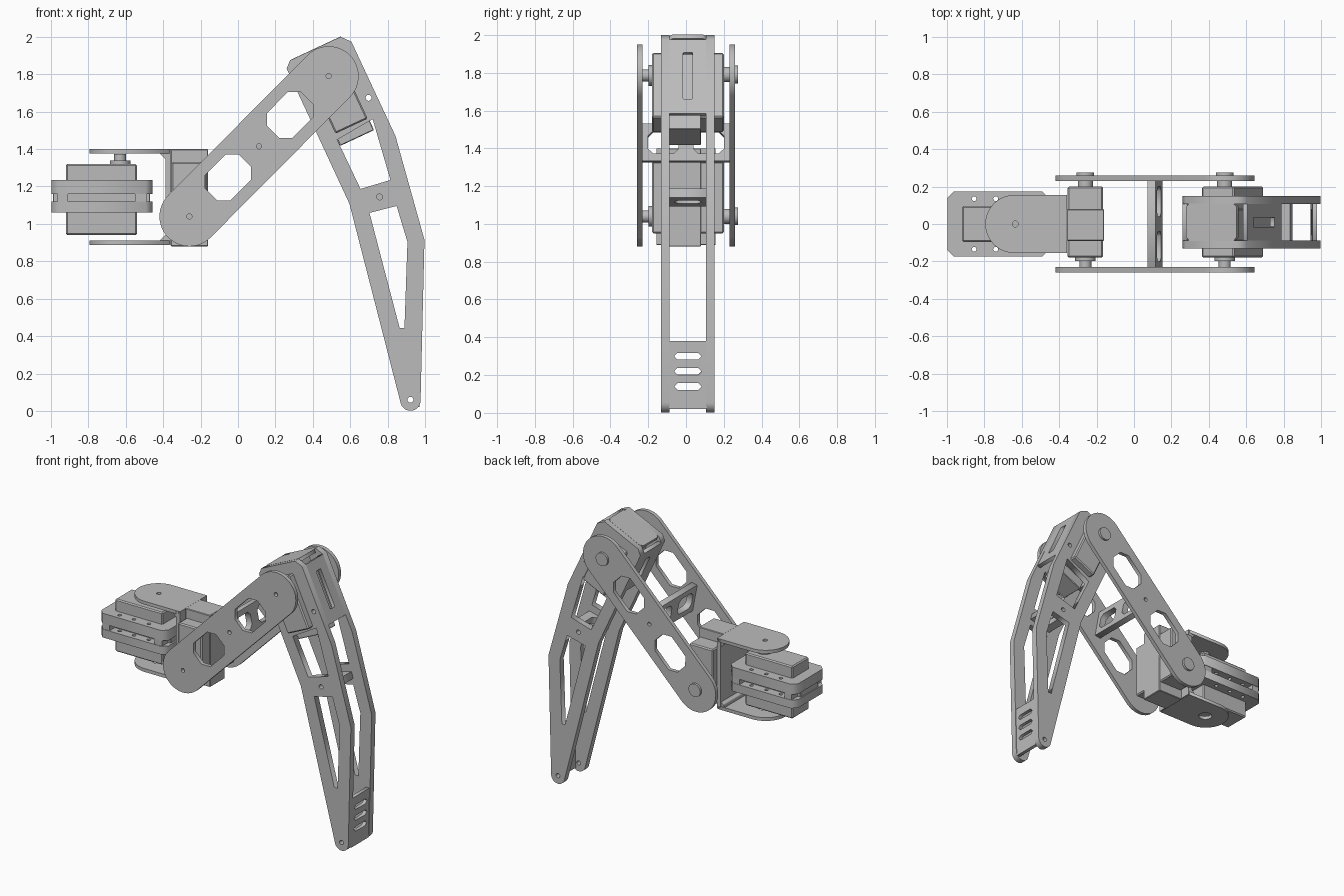
import bpy, bmesh
from math import cos, sin, pi, radians
from mathutils import Matrix, Vector

if "Cube" in bpy.data.objects:
    bpy.data.objects.remove(bpy.data.objects["Cube"])

grey = bpy.data.materials.new("plain grey")
grey.use_nodes = True
colour = (0.5, 0.5, 0.5, 1)
grey.diffuse_color = colour
grey.node_tree.nodes["Principled BSDF"].inputs["Base Color"].default_value = colour

X, Y, Z = Vector((1, 0, 0)), Vector((0, 1, 0)), Vector((0, 0, 1))


def frame(origin, u, v):
    """Matrix whose local x and y run along u and v."""
    m = Matrix((u, v, u.cross(v))).transposed().to_4x4()
    m.translation = origin
    return m


def add(name, bm, matrix):
    mesh = bpy.data.meshes.new(name)
    bmesh.ops.transform(bm, matrix=matrix, verts=bm.verts)
    bmesh.ops.recalc_face_normals(bm, faces=bm.faces)
    bm.to_mesh(mesh)
    bm.free()
    mesh.materials.append(grey)
    obj = bpy.data.objects.new(name, mesh)
    bpy.context.collection.objects.link(obj)
    return obj


def box(name, lo, hi, matrix=Matrix(), bevel=0.0):
    lo, hi = Vector(lo), Vector(hi)
    bm = bmesh.new()
    bmesh.ops.create_cube(bm, size=1)
    bmesh.ops.scale(bm, vec=hi - lo, verts=bm.verts)
    bmesh.ops.translate(bm, vec=(lo + hi) / 2, verts=bm.verts)
    if bevel:
        bmesh.ops.bevel(bm, geom=bm.edges[:], offset=bevel, segments=1, affect='EDGES')
    return add(name, bm, matrix)


def plate(name, loops, matrix, thick):
    """Flat plate with an outline and any holes, centred on the frame."""
    curve = bpy.data.curves.new(name, 'CURVE')
    curve.dimensions, curve.fill_mode, curve.extrude = '2D', 'BOTH', thick / 2
    for loop in loops:
        s = curve.splines.new('POLY')
        s.points.add(len(loop) - 1)
        for p, (a, b) in zip(s.points, loop):
            p.co = (a, b, 0, 1)
        s.use_cyclic_u = True
    tmp = bpy.data.objects.new(name + " outline", curve)
    bpy.context.collection.objects.link(tmp)
    bpy.context.view_layer.update()
    mesh = tmp.evaluated_get(bpy.context.evaluated_depsgraph_get()).to_mesh()
    bm = bmesh.new()
    bm.from_mesh(mesh)
    bpy.data.objects.remove(tmp)
    bpy.data.curves.remove(curve)
    bmesh.ops.remove_doubles(bm, verts=bm.verts, dist=0.0001)
    return add(name, bm, matrix)


def arc(cx, cy, r, start=0, end=360, n=20):
    step = radians(end - start) / n
    count = n if end - start == 360 else n + 1
    return [(cx + r * cos(radians(start) + i * step),
             cy + r * sin(radians(start) + i * step)) for i in range(count)]


def chamfered(cx, cy, a, b, c):
    """Rectangle of half sizes a, b with corners cut by c."""
    pts = [(a, c - b), (a, b - c), (a - c, b), (c - a, b),
           (-a, b - c), (-a, c - b), (c - a, -b), (a - c, -b)]
    return [(cx + p, cy + q) for p, q in pts]


def disc(name, centre, u, v, r, thick):
    obj = plate(name, [arc(0, 0, r, n=32)], frame(centre, u, v), thick)
    bpy.context.view_layer.objects.active = obj
    bpy.ops.object.select_all(action='DESELECT')
    obj.select_set(True)
    bpy.ops.object.shade_smooth_by_angle(angle=radians(30))


def servo(name, m, flange=True):
    """Motor with its shaft along local -y, set off centre along -z."""
    box(name + "_body", (-.095, -.19, -.19), (.095, .19, .19), m, .008)
    box(name + "_flange", (-.1, -.1, -.26), (.1, .07, .26), m, .004)
    u, v = m.to_3x3() @ X, m.to_3x3() @ Z
    disc(name + "_shaft", m @ Vector((0, -.215, -.1)), u, v, .032, .06)
    disc(name + "_collar", m @ Vector((0, -.198, -.1)), u, v, .055, .02)


# Motors
hip_m = frame(Vector((-.73, 0, 1.13)), Y, -Z)
shoulder_m = Matrix.Translation((-.26, .01, 1.14))
tilt = radians(25)
e, d = Vector((cos(tilt), 0, sin(tilt))), Vector((sin(tilt), 0, -cos(tilt)))
knee_o = Vector((.527, .01, 1.695))
knee_m = frame(knee_o, -e, Y)
servo("hip_motor", hip_m)
servo("shoulder_motor", shoulder_m)
servo("knee_motor", knee_m)

# Hip motor holder: two drilled slabs with a slotted layer between
holes = [arc(x, y, .013, n=12) for x in (-.855, -.74, -.62) for y in (-.135, .135)]
rim = chamfered(-.728, 0, .27, .175, .035)
for z0, z1 in ((1.06, 1.12), (1.16, 1.235)):
    plate("holder_slab", [rim] + holes, frame(Vector((0, 0, (z0 + z1) / 2)), X, Y), z1 - z0)
box("holder_core", (-.95, -.11, 1.11), (-.5, .11, 1.17))
for x0, x1 in ((-.965, -.91), (-.55, -.49)):
    box("holder_post", (x0, -.172, 1.115), (x1, .172, 1.165))

# Hip bracket
for z, r in ((1.388, .016), (.9, .045)):
    outline = arc(-.64, 0, .155, 90, 270, 24) + [(-.365, -.155), (-.365, .155)]
    plate("hip_bracket_arm", [outline, arc(-.635, 0, r)], frame(Vector((0, 0, z)), X, Y), .024)
box("hip_bracket_web", (-.387, -.155, .89), (-.357, .155, 1.4))
for z, s in ((1.378, -1), (.91, 1)):
    fillet = [(-.42, z), (-.385, z), (-.385, z + s * .035)]
    plate("hip_bracket_fillet", [fillet], frame(Vector(), X, Z), .3)

# Upper arm plates, drawn along the arm
joint_a, joint_b = Vector((-.26, 0, 1.04)), Vector((.485, 0, 1.79))
along = (joint_b - joint_a).normalized()
across = along.cross(Y)
span = (joint_b - joint_a).length
mid = (joint_a + joint_b) / 2
h = span / 2
for y in (-.245, .245):
    loops = [arc(h, 0, .16, -90, 90, 24) + arc(-h, 0, .16, 90, 270, 24)]
    loops += [chamfered(s * .235, 0, .128, .095, .05) for s in (-1, 1)]
    loops += [arc(p, 0, .014, n=12) for p in (-h, 0, h)]
    plate("upper_arm_plate", loops, frame(mid + Y * y, along, across), .028)
for j in (joint_a, joint_b):
    disc("joint_bolt", j + Y * .265, X, Z, .047, .02)
    disc("joint_boss", j + Y * .215, X, Z, .04, .04)

# Cross brace between the arm plates
brace_v = Vector((-.033, 0, .175)).normalized()
plate("upper_arm_brace",
      [chamfered(0, 0, .231, .1, .001)] + [chamfered(s * .12, 0, .08, .06, .025) for s in (-1, 1)],
      frame(Vector((.112, 0, 1.428)), Y, brace_v), .045)


# Lower leg side plates
def knee(a, b):
    p = knee_o + e * a + d * b
    return p.x, p.z


leg = [knee(-.185, .107), knee(-.185, -.235), knee(-.15, -.268), knee(.148, -.268), knee(.19, -.22),
       (.842, 1.47), (.997, .914)]
leg += arc(.922, .055, .054, 0, -170, 16) + [(.596, 1.107)]
upper_window = [(.53, 1.45), (.655, 1.187), (.815, 1.235), (.72, 1.56)]
lower_window = [(.703, 1.059), (.848, 1.096), (.906, .904), (.89, .444), (.864, .444)]
drills = [arc(x, z, .016, n=12) for x, z in ((.698, 1.674), (.757, 1.144), (.922, .06))]
for y in (-.109, .129):
    plate("leg_side_plate", [leg, upper_window, lower_window] + drills,
          frame(Vector((0, y, 0)), X, Z), .044)

# Knee housing panels
plate("knee_outer_panel", [chamfered(0, -.005, .12, .215, .02), chamfered(0, -.01, .025, .135, .003)],
      frame(knee_o + e * .177, Y, d), .026)
plate("knee_inner_panel", [chamfered(0, -.065, .12, .17, .02), chamfered(0, -.05, .025, .1, .003)],
      frame(knee_o - e * .172, Y, d), .026)
plate("knee_cap", [chamfered(0, 0, .15, .1, .02)], frame(knee_o - d * .257, e, Y), .024)

# Shelf across the leg
shelf_u = Vector((.145, 0, .04)).normalized()
plate("leg_shelf", [chamfered(0, 0, .085, .1, .002), chamfered(0, 0, .03, .07, .02)],
      frame(Vector((.76, .01, 1.14)), shelf_u, Y), .05)

# Slotted foot panel
slots = [chamfered(0, z, .072, .018, .017) for z in (-.06, .02, .1)]
plate("foot_panel", [chamfered(0, 0, .1, .18, .004)] + slots,
      frame(Vector((.962, .01, .2)), Y, Vector((.024, 0, 1)).normalized()), .026)
